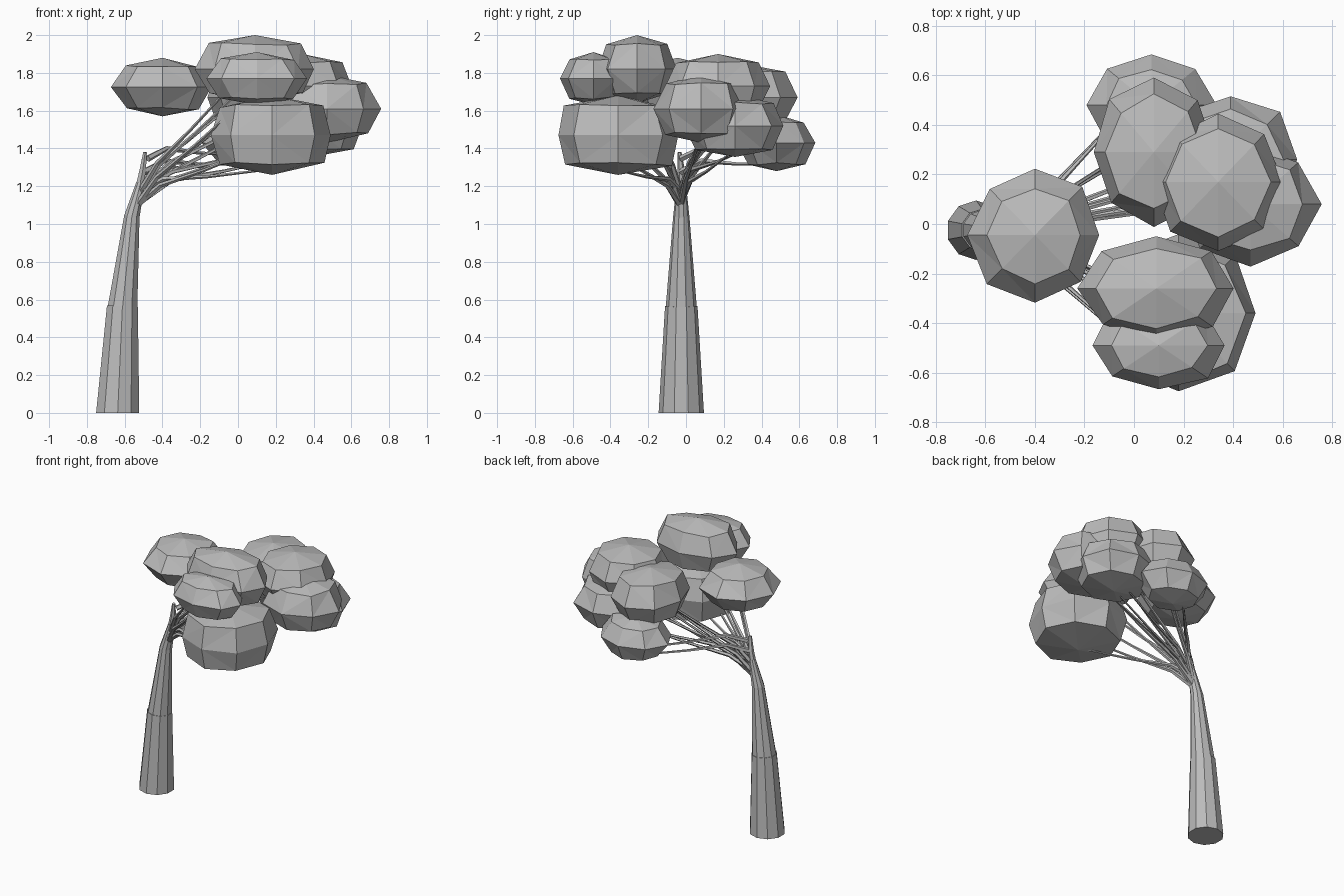
import bpy, bmesh, math, random
from mathutils import Vector

cube = bpy.data.objects.get("Cube")
if cube:
    bpy.data.objects.remove(cube, do_unlink=True)
random.seed(4)

GREY = (0.5, 0.5, 0.5, 1)
grey = bpy.data.materials.new("plain grey")
grey.use_nodes = True
grey.diffuse_color = GREY
grey.node_tree.nodes["Principled BSDF"].inputs["Base Color"].default_value = GREY


def finish(name, bm):
    bmesh.ops.recalc_face_normals(bm, faces=bm.faces)
    mesh = bpy.data.meshes.new(name)
    bm.to_mesh(mesh)
    bm.free()
    mesh.materials.append(grey)
    obj = bpy.data.objects.new(name, mesh)
    bpy.context.collection.objects.link(obj)
    return obj


def tube(name, points, radii, sides):
    """Tapered, flat-shaded tube through the points, capped at both ends."""
    bm = bmesh.new()
    points = [Vector(p) for p in points]
    rings = []
    for i, (p, r) in enumerate(zip(points, radii)):
        along = points[min(i + 1, len(points) - 1)] - points[max(i - 1, 0)]
        if p.z == 0:
            along = Vector((0, 0, 1))
        turn = Vector((0, 0, 1)).rotation_difference(along)
        ring = []
        for k in range(sides):
            a = math.tau * (k + 0.5) / sides
            ring.append(bm.verts.new(p + turn @ Vector((r * math.cos(a), r * math.sin(a), 0))))
        rings.append(ring)
    for low, high in zip(rings, rings[1:]):
        for k in range(sides):
            j = (k + 1) % sides
            bm.faces.new((low[k], low[j], high[j], high[k]))
    bm.faces.new(rings[0])
    bm.faces.new(rings[-1])
    return finish(name, bm)


def foliage(name, centre, radius, full):
    """Faceted, flattened ball; full widens the rings above and below the middle."""
    bm = bmesh.new()
    bmesh.ops.create_uvsphere(bm, u_segments=8, v_segments=4, radius=1)
    for v in bm.verts:
        height = abs(v.co.z)
        if height < 0.9:
            wide = random.uniform(0.98, 1.06) * (full if height > 0.3 else 1)
            v.co.x *= wide
            v.co.y *= wide
            v.co.z *= random.uniform(0.97, 1.1)
        v.co = Vector([c + u * r for c, u, r in zip(centre, v.co, radius)])
    bmesh.ops.triangulate(bm, faces=[f for f in bm.faces if len(f.verts) > 3])
    return finish(name, bm)


# Trunk in two sections, the upper one seated in the lower, then a bare tip
Y = -0.025
tube("lower_trunk", [(-0.637, Y, 0), (-0.612, Y, 0.565)], [0.12, 0.086], 10)
tube("upper_trunk", [(-0.612, Y, 0.55), (-0.562, Y, 1.04), (-0.515, Y, 1.22)],
     [0.083, 0.043, 0.024], 10)
tube("trunk_tip", [(-0.53, Y, 1.16), (-0.505, Y, 1.28), (-0.492, Y - 0.01, 1.38)],
     [0.024, 0.02, 0.011], 6)

# Foliage clumps: centre, radii and fullness
clumps = {
    "outer_foliage": ((-0.40, -0.045, 1.725), (0.26, 0.265, 0.155), 1.0),
    "crown_foliage": ((0.09, -0.26, 1.82), (0.31, 0.21, 0.18), 1.1),
    "front_foliage": ((0.10, -0.49, 1.77), (0.27, 0.18, 0.14), 1.0),
    "front_low_foliage": ((0.18, -0.36, 1.47), (0.31, 0.32, 0.21), 1.2),
    "left_foliage": ((0.47, 0.08, 1.61), (0.275, 0.24, 0.18), 1.1),
    "left_high_foliage": ((0.34, 0.17, 1.73), (0.26, 0.27, 0.17), 1.12),
    "back_high_foliage": ((0.08, 0.29, 1.67), (0.24, 0.285, 0.18), 1.12),
    "back_low_foliage": ((0.07, 0.48, 1.43), (0.25, 0.205, 0.15), 1.0),
    "back_left_foliage": ((0.39, 0.26, 1.52), (0.27, 0.26, 0.165), 1.1),
}
for name, (centre, radius, full) in clumps.items():
    foliage(name, centre, radius, full)

# Thin bent branches fanning from the upper trunk into the undersides of the clumps
for n, (name, (centre, radius, full)) in enumerate(clumps.items()):
    if name == "outer_foliage":
        continue
    for k in range(2):
        z = 1.07 + 0.07 * k + 0.008 * n
        if name == "back_low_foliage":
            z += 0.15
        start = Vector((-0.555 + 0.25 * (z - 1.04), Y, z))
        aim = Vector(centre) - Vector((radius[0] * 0.3, 0, radius[2] * 0.6))
        aim += Vector([random.uniform(-0.06, 0.06) for _ in range(3)])
        bend = start.lerp(aim, 0.2) + Vector((0, 0, 0.05))
        middle = start.lerp(aim, 0.55) + Vector((0, 0, 0.02))
        tube("branch_" + name + "_" + str(k), [start, bend, middle, aim],
             [0.018, 0.014, 0.009, 0.006], 5)
